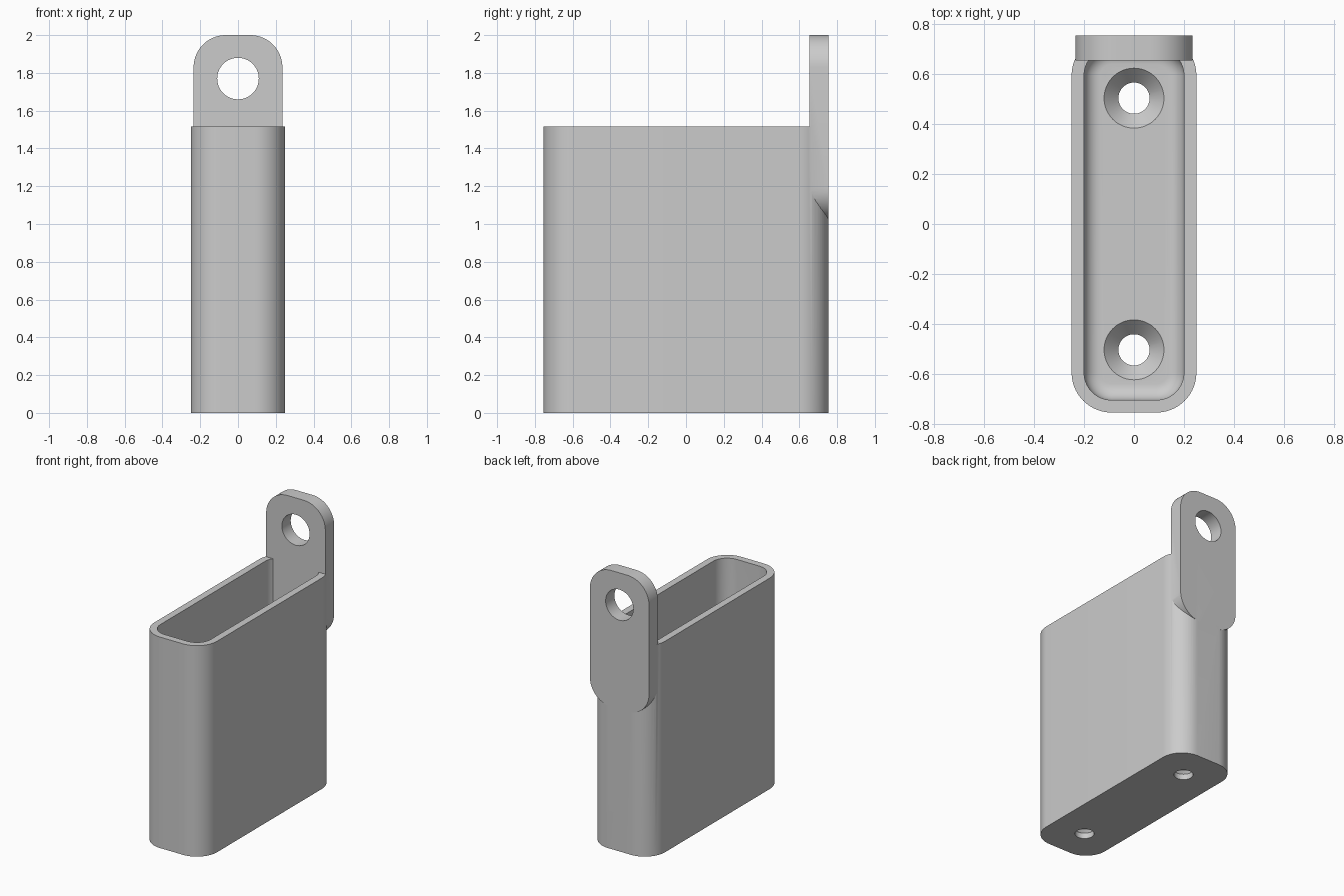
import bpy, bmesh
from math import cos, sin, pi
from mathutils import Vector

cube = bpy.data.objects.get("Cube")
if cube:
    bpy.data.objects.remove(cube, do_unlink=True)

HALF_X, HALF_Y, BODY_TOP = 0.25, 0.755, 1.515
RADIUS, WALL, FLOOR, FILLET = 0.16, 0.05, 0.1, 0.065
TAB_HALF, TAB_THICK, TAB_LOW, TAB_TOP = 0.235, 0.1, 1.02, 2.0

grey = bpy.data.materials.new("plain grey")
grey.use_nodes = True
grey.diffuse_color = (0.6, 0.6, 0.6, 1)
grey.node_tree.nodes["Principled BSDF"].inputs["Base Color"].default_value = (0.6, 0.6, 0.6, 1)


def rounded_rect(hx, hy, r, steps=14):
    """Counter-clockwise outline of a rectangle with rounded corners."""
    points = []
    for i, (sx, sy) in enumerate([(1, 1), (-1, 1), (-1, -1), (1, -1)]):
        for k in range(steps + 1):
            a = (i + k / steps) * pi / 2
            points.append((sx * (hx - r) + r * cos(a), sy * (hy - r) + r * sin(a)))
    return points


def circle(r, steps=48):
    return [(r * cos(2 * pi * k / steps), r * sin(2 * pi * k / steps)) for k in range(steps)]


def loft(name, sections, place=lambda x, y, z: (x, y, z)):
    """Closed solid through outlines given as (outline, height) pairs."""
    bm = bmesh.new()
    rings = [[bm.verts.new(place(x, y, z)) for x, y in outline] for outline, z in sections]
    for low, high in zip(rings, rings[1:]):
        n = len(low)
        for k in range(n):
            j = (k + 1) % n
            bm.faces.new((low[k], low[j], high[j], high[k]))
    bm.faces.new(rings[0][::-1])
    bm.faces.new(rings[-1])
    bmesh.ops.recalc_face_normals(bm, faces=bm.faces)
    mesh = bpy.data.meshes.new(name)
    bm.to_mesh(mesh)
    bm.free()
    mesh.materials.append(grey)
    obj = bpy.data.objects.new(name, mesh)
    bpy.context.collection.objects.link(obj)
    return obj


def combine(target, tool, operation):
    """Apply a boolean and discard the tool."""
    mod = target.modifiers.new(operation.lower(), "BOOLEAN")
    mod.operation, mod.object, mod.solver = operation, tool, "EXACT"
    bpy.context.view_layer.objects.active = target
    bpy.ops.object.modifier_apply(modifier=mod.name)
    bpy.data.objects.remove(tool, do_unlink=True)


# Tall sleeve with rounded corners
outer = rounded_rect(HALF_X, HALF_Y, RADIUS)
holder = loft("holder", [(outer, 0), (outer, BODY_TOP)])

# Cavity with a filleted floor edge
sections = []
for k in range(9):
    a = k / 8 * pi / 2
    inset = WALL + FILLET * (1 - sin(a))
    outline = rounded_rect(HALF_X - inset, HALF_Y - inset, RADIUS - inset)
    sections.append((outline, FLOOR + FILLET * (1 - cos(a))))
sections.append((rounded_rect(HALF_X - WALL, HALF_Y - WALL, RADIUS - WALL), BODY_TOP + 0.1))
combine(holder, loft("cavity_cutter", sections), "DIFFERENCE")

# Hanging tab, flush with the back
middle = (TAB_LOW + TAB_TOP) / 2
tab_outline = rounded_rect(TAB_HALF, (TAB_TOP - TAB_LOW) / 2, 0.17)
tab = loft("tab", [(tab_outline, HALF_Y - TAB_THICK), (tab_outline, HALF_Y)],
           lambda x, y, z: (x, z, middle + y))
combine(holder, tab, "UNION")

# Hanging hole through the tab
hole = loft("tab_hole_cutter", [(circle(0.11), 0.5), (circle(0.11), 0.9)],
            lambda x, y, z: (x, z, 1.77 + y))
combine(holder, hole, "DIFFERENCE")

# Countersunk screw holes in the floor
for side in (-1, 1):
    drill = loft("screw_hole_cutter",
                 [(circle(0.0625), -0.1), (circle(0.0625), FLOOR - 0.06),
                  (circle(0.12), FLOOR), (circle(0.12), FLOOR + 0.05)],
                 lambda x, y, z: (x, y + side * 0.504, z))
    combine(holder, drill, "DIFFERENCE")

# Smooth curves, sharp edges
bpy.ops.object.select_all(action="DESELECT")
holder.select_set(True)
bpy.context.view_layer.objects.active = holder
bpy.ops.object.shade_smooth_by_angle(angle=pi / 6)
